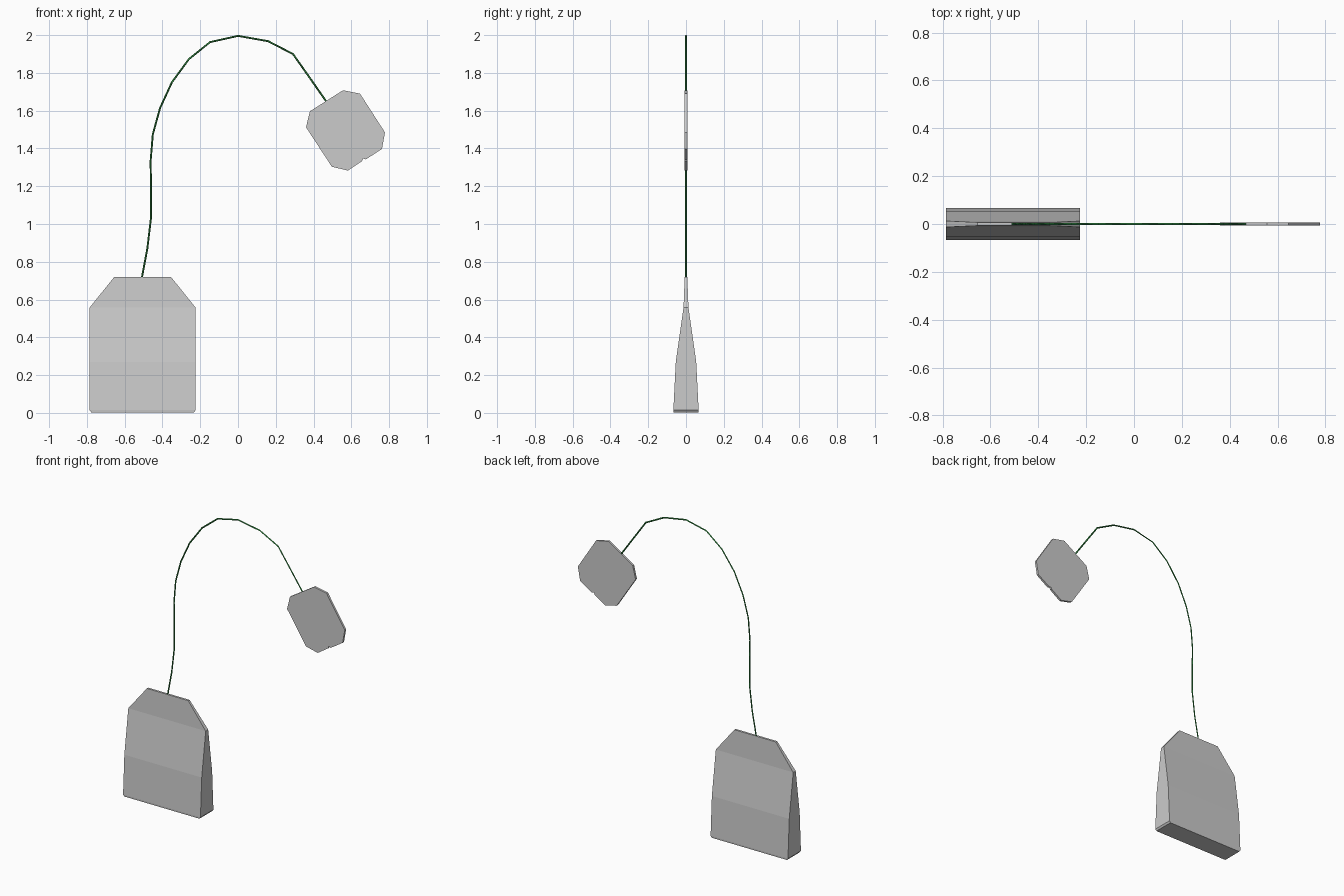
import bpy, bmesh
from mathutils import Vector

if "Cube" in bpy.data.objects:
    bpy.data.objects.remove(bpy.data.objects["Cube"])


def finish(name, bm):
    bmesh.ops.recalc_face_normals(bm, faces=bm.faces)
    me = bpy.data.meshes.new(name)
    bm.to_mesh(me)
    bm.free()
    ob = bpy.data.objects.new(name, me)
    bpy.context.collection.objects.link(ob)
    return ob


def loft(name, sections, cx, cy):
    """Stack of rectangles: (z, half width, half depth)."""
    bm = bmesh.new()
    rings = [[bm.verts.new((cx + sx * hx, cy + sy * hy, z))
              for sx, sy in ((-1, -1), (1, -1), (1, 1), (-1, 1))]
             for z, hx, hy in sections]
    for a, b in zip(rings, rings[1:]):
        for i in range(4):
            j = (i + 1) % 4
            bm.faces.new((a[i], a[j], b[j], b[i]))
    bm.faces.new(rings[0])
    bm.faces.new(rings[-1])
    return finish(name, bm)


def plate(name, outline, thickness):
    """Flat outline in the xz plane, given thickness along y."""
    bm = bmesh.new()
    face = bm.faces.new([bm.verts.new((x, -thickness / 2, z)) for x, z in outline])
    ext = bmesh.ops.extrude_face_region(bm, geom=[face])
    moved = [v for v in ext["geom"] if isinstance(v, bmesh.types.BMVert)]
    bmesh.ops.translate(bm, verts=moved, vec=Vector((0, thickness, 0)))
    return finish(name, bm)


# Filled pouch: thick base, pinched and chamfered top
loft("tea_bag", [(0.003, 0.272, 0.066), (0.014, 0.28, 0.067), (0.27, 0.28, 0.054),
                 (0.558, 0.28, 0.013), (0.72, 0.15, 0.007)], -0.505, 0.0)

# Paper tag with a small nick in its lower edge
plate("paper_tag", [(0.381, 1.597), (0.556, 1.708), (0.646, 1.69), (0.778, 1.485),
                    (0.762, 1.397), (0.677, 1.342), (0.662, 1.347), (0.657, 1.333),
                    (0.582, 1.283), (0.497, 1.303), (0.36, 1.512)], 0.014)

# Thin square-section string arching from the bag to the tag
path = [(-0.51, 0.71), (-0.48, 0.87), (-0.461, 1.03), (-0.461, 1.24), (-0.463, 1.33),
        (-0.451, 1.475), (-0.413, 1.613), (-0.35, 1.75), (-0.26, 1.873),
        (-0.148, 1.963), (0.0, 1.996), (0.159, 1.968), (0.291, 1.9),
        (0.37, 1.788), (0.47, 1.645)]
curve = bpy.data.curves.new("string", "CURVE")
curve.dimensions = "3D"
curve.bevel_depth = 0.005
curve.bevel_resolution = 0
curve.use_fill_caps = True
spline = curve.splines.new("POLY")
spline.points.add(len(path) - 1)
for p, (x, z) in zip(spline.points, path):
    p.co = (x, 0, z, 1)
string = bpy.data.objects.new("string", curve)
bpy.context.collection.objects.link(string)

green = bpy.data.materials.new("string_green")
green.diffuse_color = (0.03, 0.25, 0.05, 1)
green.use_nodes = True
green.node_tree.nodes["Principled BSDF"].inputs["Base Color"].default_value = green.diffuse_color
curve.materials.append(green)
